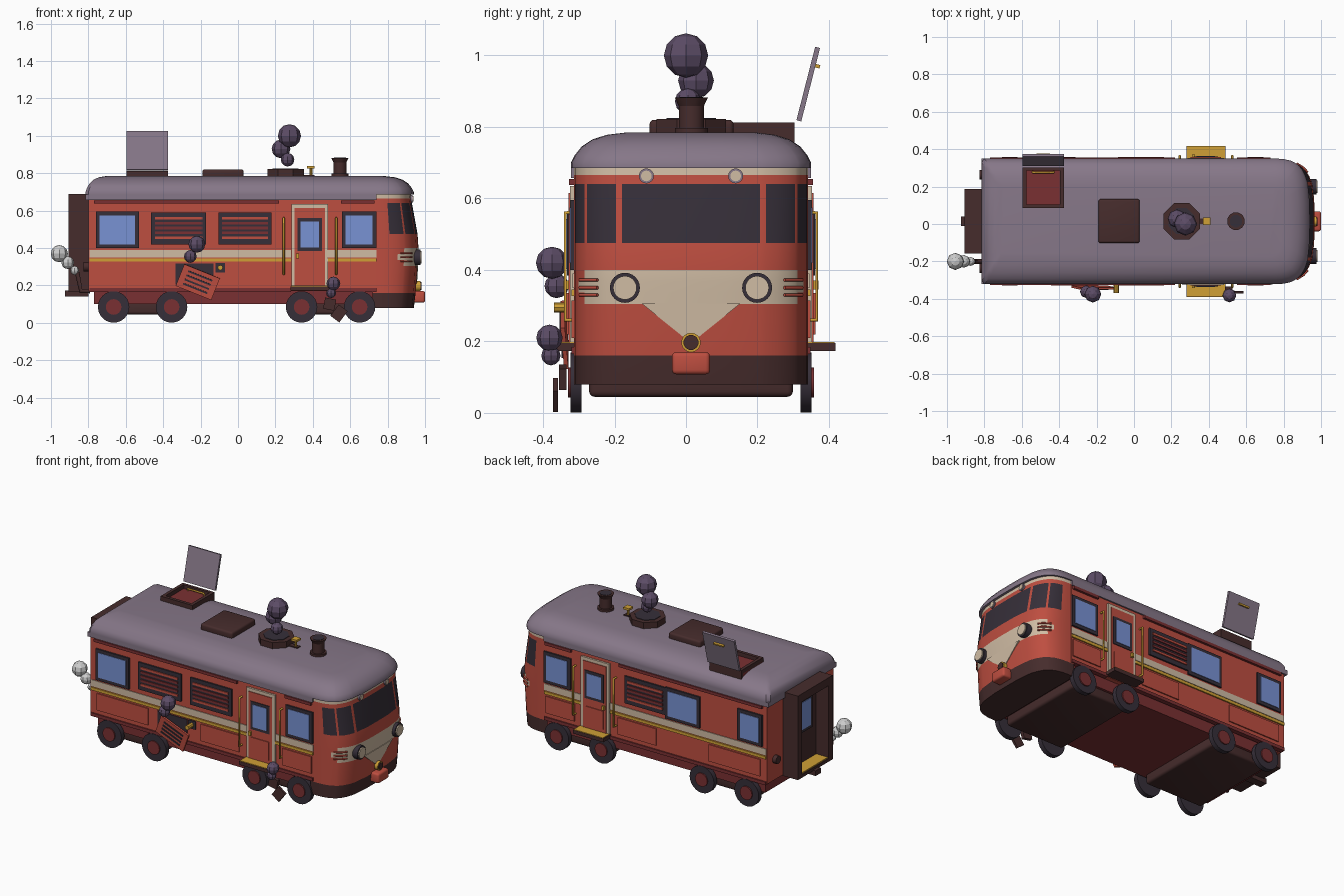
import bpy, bmesh, math
from mathutils import Matrix, Vector, Euler

if "Cube" in bpy.data.objects:
    bpy.data.objects.remove(bpy.data.objects["Cube"])

YC, W = 0.014, 0.327      # centre line and half width of the carriage


def linear(v):
    v /= 255
    return v / 12.92 if v < 0.04 else ((v + 0.055) / 1.055) ** 2.4


def material(name, *rgb):
    m = bpy.data.materials.new(name)
    m.use_nodes = True
    col = [linear(c) for c in rgb] + [1]
    m.diffuse_color = col
    m.node_tree.nodes["Principled BSDF"].inputs["Base Color"].default_value = col
    return m


RED = material("paint red", 190, 78, 64)
ROOF = material("roof mauve", 134, 119, 136)
MAROON = material("dark maroon", 70, 44, 44)
CREAM = material("cream", 208, 188, 164)
BLUE = material("window blue", 120, 146, 212)
GOLD = material("brass", 208, 160, 54)
DARK = material("dark glass and rubber", 54, 47, 57)
SMOKE = material("purple smoke", 92, 76, 102)
STEAM = material("pale steam", 205, 205, 205)
RUST = material("dark red", 122, 48, 50)


def finish(bm, name, mats, smooth=False):
    bmesh.ops.recalc_face_normals(bm, faces=bm.faces)
    if smooth:
        for f in bm.faces:
            f.smooth = True
        for e in bm.edges:
            e.smooth = e.calc_face_angle(0) < math.radians(32)
    me = bpy.data.meshes.new(name)
    bm.to_mesh(me)
    bm.free()
    for m in mats:
        me.materials.append(m)
    ob = bpy.data.objects.new(name, me)
    bpy.context.collection.objects.link(ob)
    return ob


def block(name, mat, centre, size, rot=(0, 0, 0), bevel=0):
    bm = bmesh.new()
    bmesh.ops.create_cube(bm, size=1, matrix=Matrix.Diagonal((*size, 1)))
    if bevel:
        bmesh.ops.bevel(bm, geom=bm.edges[:], offset=bevel, segments=3, profile=0.5, affect='EDGES')
    bm.transform(Matrix.LocRotScale(Vector(centre), Euler(rot), None))
    return finish(bm, name, [mat], bool(bevel))


def span(name, mat, xs, ys, zs, bevel=0):
    mid = [(a + b) / 2 for a, b in (xs, ys, zs)]
    return block(name, mat, mid, [abs(b - a) for a, b in (xs, ys, zs)], bevel=bevel)


def plate(name, mat, side, xs, zs, out, inn=-0.02):
    return span(name, mat, xs, (YC + side * (W + inn), YC + side * (W + out)), zs)


def drum(name, mat, centre, r, depth, axis="Z", r2=None, seg=24):
    bm = bmesh.new()
    bmesh.ops.create_cone(bm, cap_ends=True, segments=seg, radius1=r,
                          radius2=r if r2 is None else r2, depth=depth)
    turn = {"X": (0, math.pi / 2, 0), "Y": (math.pi / 2, 0, 0), "Z": (0, 0, math.pi / seg)}[axis]
    bm.transform(Matrix.LocRotScale(Vector(centre), Euler(turn), None))
    return finish(bm, name, [mat], seg > 10)


def puff(name, mat, x, y, z, r):
    bm = bmesh.new()
    bmesh.ops.create_uvsphere(bm, u_segments=8, v_segments=6, radius=r)
    bm.transform(Matrix.Translation((x, y, z)))
    return finish(bm, name, [mat])


def tube(name, mat, pts, r):
    cu = bpy.data.curves.new(name, 'CURVE')
    cu.dimensions, cu.bevel_depth, cu.bevel_resolution, cu.use_fill_caps = '3D', r, 1, True
    sp = cu.splines.new('POLY')
    sp.points.add(len(pts) - 1)
    for p, co in zip(sp.points, pts):
        p.co = (*co, 1)
    cu.materials.append(mat)
    bpy.context.collection.objects.link(bpy.data.objects.new(name, cu))


# Rounded nose plan: pairs (forward, sideways) on a superellipse
N, X0 = 3.5, 0.72
other = lambda t: (1 - t ** N) ** (1 / N)
COLS = [(u, other(u)) for u in (0, .2, .375, .55, .69, .73, .81)]
COLS += [(other(s), s) for s in (.74, .64, .59, .3, 0)]
ROWS = [(.08, .94), (.16, .95), (.305, .96), (.337, .962), (.368, .964), (.4, .965),
        (.475, .96), (.64, .93), (.665, .927), (.686, .925)]


def plan(width, nose):
    half = [(X0 + (nose - X0) * u, width * s) for u, s in COLS]
    return [(x, YC + y) for x, y in half] + [(x, YC - y) for x, y in half[-2::-1]]


def cab_paint(r, k):
    if r == 0:
        return 1
    if r == 8 or (2 <= r <= 4 and k >= (3 if r == 3 else 4)):
        return 2
    return 3 if r == 6 and k not in (0, 1, 4, 8) else 0


# Driver's cab, painted by row and column
bm = bmesh.new()
rings = [[bm.verts.new((x, y, z)) for x, y in plan(W, nose)] for z, nose in ROWS]
last = len(rings[0]) - 1
for r in range(len(rings) - 1):
    for k in range(last):
        f = bm.faces.new((rings[r][k], rings[r][k + 1], rings[r + 1][k + 1], rings[r + 1][k]))
        f.material_index = cab_paint(r, min(k, last - 1 - k))
bm.faces.new(rings[0]).material_index = 1
bm.faces.new(rings[-1])
finish(bm, "driver_cab", [RED, MAROON, CREAM, DARK], True)

# Roof shell from stacked, shrinking outlines
bm = bmesh.new()
prev = None
for d, z in ((0, .685), (0, .7), (.01, .72), (.03, .745), (.06, .765), (.1, .778), (.15, .784)):
    w, tail = W + .009 - d, -.815 + d * .7
    pts = plan(w, .94 - d) + [(tail + .015, YC - w), (tail, YC - w + .02), (tail, YC + w - .02), (tail + .015, YC + w)]
    ring = [bm.verts.new((x, y, z)) for x, y in pts]
    if prev:
        for i in range(len(ring)):
            j = (i + 1) % len(ring)
            bm.faces.new((prev[i], prev[j], ring[j], ring[i]))
    else:
        bm.faces.new(ring)
    prev = ring
bm.faces.new(prev)
finish(bm, "roof", [ROOF], True)
span("roof_eave", ROOF, (-.815, .74), (YC - W - .009, YC + W + .009), (.657, .686))

# Carriage body and underframe
span("body", RED, (-.8, .74), (YC - W, YC + W), (.17, .67))
span("chassis", RUST, (-.77, .74), (YC - .3, YC + .3), (.1, .17))
for x in (-.51, .495):
    span("bogie_plate", MAROON, (x - .2, x + .2), (YC - .285, YC + .285), (.045, .12), .015)

# Both long sides
for s in (-1, 1):
    y = lambda out: YC + s * (W + out)
    for x in (-.665, -.355, .34, .65):
        drum("wheel", DARK, (x, y(-.005), .085), .084, .03, "Y")
        drum("wheel_hub", RUST, (x, y(0), .085), .042, .034, "Y", seg=16)
    for a, b in ((-.795, .283), (.482, .74)):
        plate("cream_stripe", CREAM, s, (a, b), (.35, .39), .004)
        plate("brass_stripe", GOLD, s, (a, b), (.327, .345), .008)
        plate("sill_rail", RUST, s, (a, b), (.165, .185), .008)
    for a, b in ((-.77, .22), (.55, .73)):
        plate("gutter", RUST, s, (a, b), (.637, .655), .014)
    for a, b in ((-.755, -.4), (-.035, .23), (.53, .73)):
        plate("lower_panel", RED, s, (a, b), (.21, .315), .007)
    windows = [(-.76, -.53), (.555, .74)] if s < 0 else [(-.77, -.6), (-.34, -.1), (.555, .74)]
    for a, b in windows:
        plate("window_frame", DARK, s, (a, b), (.4, .595), .01)
        plate("window_pane", BLUE, s, (a + .02, b - .02), (.42, .575), .013)
    for a, b in ((-.465, -.17), (-.105, .18))[0 if s < 0 else 1:]:
        plate("grille_frame", DARK, s, (a, b), (.42, .59), .01)
        for i in range(5):
            z = .448 + i * .026
            plate("grille_slat", RUST if i % 4 else RED, s, (a + .02, b - .02), (z, z + .014), .016)
    # Side door, step and rails
    plate("door_frame", CREAM, s, (.285, .482), (.195, .635), .012)
    plate("door", RED, s, (.303, .464), (.195, .615), .016)
    plate("door_window_frame", DARK, s, (.318, .45), (.385, .56), .02)
    plate("door_window", BLUE, s, (.335, .433), (.402, .543), .023)
    plate("door_panel", RED, s, (.322, .446), (.22, .335), .021)
    plate("door_handle", GOLD, s, (.31, .325), (.345, .37), .03)
    plate("step", MAROON, s, (.28, .49), (.173, .195), .077, -.04)
    plate("step_tread", GOLD, s, (.284, .486), (.19, .199), .075)
    for x in (.245, .525):
        tube("handrail", GOLD, [(x, y(0), .26), (x, y(.025), .26), (x, y(.025), .56), (x, y(0), .56)], .006)
    # Nose lamps and whisker vents
    drum("headlight_ring", DARK, (.955, YC + s * .185, .35), .042, .04, "X")
    drum("headlight", CREAM, (.96, YC + s * .185, .35), .033, .044, "X")
    drum("marker_ring", ROOF, (.918, YC + s * .125, .663), .021, .03, "X", seg=16)
    drum("marker_lamp", CREAM, (.922, YC + s * .125, .663), .015, .03, "X", seg=16)
    for z in (.33, .35, .372):
        pts = [(X0 + .25 * other(q), YC + s * W * q, z) for q in (.8, .88, .95)]
        tube("whisker_vent", RED, pts, .005)
    drum("tail_lamp", MAROON, (-.81, YC + s * .25, .3), .025, .03, "X", seg=16)

# Nose triangle, horn and coupler
bm = bmesh.new()
tri = [bm.verts.new((x, YC + a, z)) for a, z, x in ((-.138, .306, .963), (.138, .306, .963), (0, .195, .956))]
solid = bmesh.ops.extrude_face_region(bm, geom=[bm.faces.new(tri)])
bmesh.ops.translate(bm, vec=(-.009, 0, 0), verts=[v for v in solid["geom"] if isinstance(v, bmesh.types.BMVert)])
finish(bm, "nose_triangle", [CREAM])
drum("horn_ring", GOLD, (.96, YC, .197), .027, .03, "X")
drum("horn", MAROON, (.965, YC, .197), .021, .03, "X")
span("coupler", RED, (.93, 1), (YC - .053, YC + .053), (.108, .17), .012)

# Roof fittings
span("roof_box", MAROON, (-.19, .03), (-.102, .133), (.77, .82), .012)
drum("octagon_vent", MAROON, (.255, .015, .797), .105, .05, seg=8)
drum("octagon_vent_well", DARK, (.255, .015, .8), .075, .05, seg=8)
span("valve_base", MAROON, (.33, .41), (0, .03), (.775, .79))
drum("valve_post", GOLD, (.39, .015, .805), .008, .05, seg=8)
span("valve_cap", GOLD, (.37, .41), (-.005, .035), (.825, .838))
drum("chimney", MAROON, (.545, .015, .82), .036, .1, seg=12)
drum("chimney_foot", MAROON, (.545, .015, .785), .048, .025, seg=12)
drum("chimney_rim", MAROON, (.545, .015, .87), .036, .024, r2=.048, seg=12)
drum("chimney_hole", DARK, (.545, .015, .882), .034, .004, seg=12)

# Open roof hatch with raised lid
hx = (-.595, -.375)
for a, b in ((.085, .105), (.285, .303)):
    span("hatch_wall", MAROON, hx, (a, b), (.74, .812))
for a in hx:
    span("hatch_end", MAROON, (a, a + (.02 if a == hx[0] else -.02)), (.085, .303), (.74, .812))
span("hatch_floor", RUST, hx, (.09, .3), (.75, .788))
tube("hatch_ladder", GOLD, [(-.54, .28, .785), (-.54, .275, .8), (-.43, .275, .8), (-.43, .28, .785)], .006)
block("hatch_lid", ROOF, (-.485, .342, .92), (.22, .014, .212), (-.25, 0, 0))
block("lid_handle", GOLD, (-.485, .368, .97), (.07, .014, .01), (-.25, 0, 0))

# Rear vestibule
ends = (YC - .172, YC + .172)
for s in (-1, 1):
    span("vestibule_wall", MAROON, (-.905, -.79), (YC + s * .172, YC + s * .13), (.17, .69))
span("vestibule_top", MAROON, (-.905, -.79), ends, (.64, .69))
span("vestibule_floor", MAROON, (-.905, -.79), ends, (.165, .185))
span("vestibule_tread", GOLD, (-.9, -.8), (YC - .13, YC + .13), (.18, .192))
span("rear_door", MAROON, (-.82, -.79), (YC - .13, YC + .13), (.18, .65))
span("rear_window_frame", DARK, (-.825, -.81), (YC - .085, YC + .085), (.38, .59))
span("rear_window", BLUE, (-.829, -.81), (YC - .065, YC + .065), (.4, .57))
span("rear_coupler", MAROON, (-.925, -.8), (YC - .025, YC + .025), (.14, .172))
tube("exhaust_pipe", MAROON, [(-.79, -.2, .17), (-.84, -.2, .17), (-.86, -.2, .27)], .014)

# Torn side panel and hanging debris
plate("hole", DARK, -1, (-.335, -.13), (.205, .318), .005)
tilt = Euler((.08, .38, 0))
mid = Vector((-.215, -.34, .218))
block("loose_panel", RED, mid, (.205, .012, .125), tilt)
for i in range(4):
    off = Vector((0, -.004, -.036 + i * .024))
    off.rotate(tilt)
    block("loose_panel_slot", DARK, mid + off, (.14, .014, .009), tilt)
plate("lock_plate", DARK, -1, (-.12, -.07), (.27, .32), .008)
drum("lock", GOLD, (-.095, -.34, .295), .014, .06, "Y", seg=8)
block("broken_bracket", MAROON, (.49, -.345, .1), (.06, .02, .06), (0, .2, 0))
block("broken_step", MAROON, (.54, -.365, .05), (.06, .014, .075), (0, .65, 0))

# Smoke and steam puffs
for x, y, z, r in ((.275, 0, 1, .062), (.23, .028, .93, .05), (.265, .005, .872, .036),
                   (-.22, -.375, .42, .045), (-.255, -.362, .355, .034),
                   (.51, -.382, .21, .037), (.498, -.378, .16, .027)):
    puff("smoke_puff", SMOKE, x, y, z, r)
for x, z, r in ((-.955, .37, .046), (-.91, .322, .034), (-.873, .28, .024)):
    puff("steam_puff", STEAM, x, -.2, z, r)
